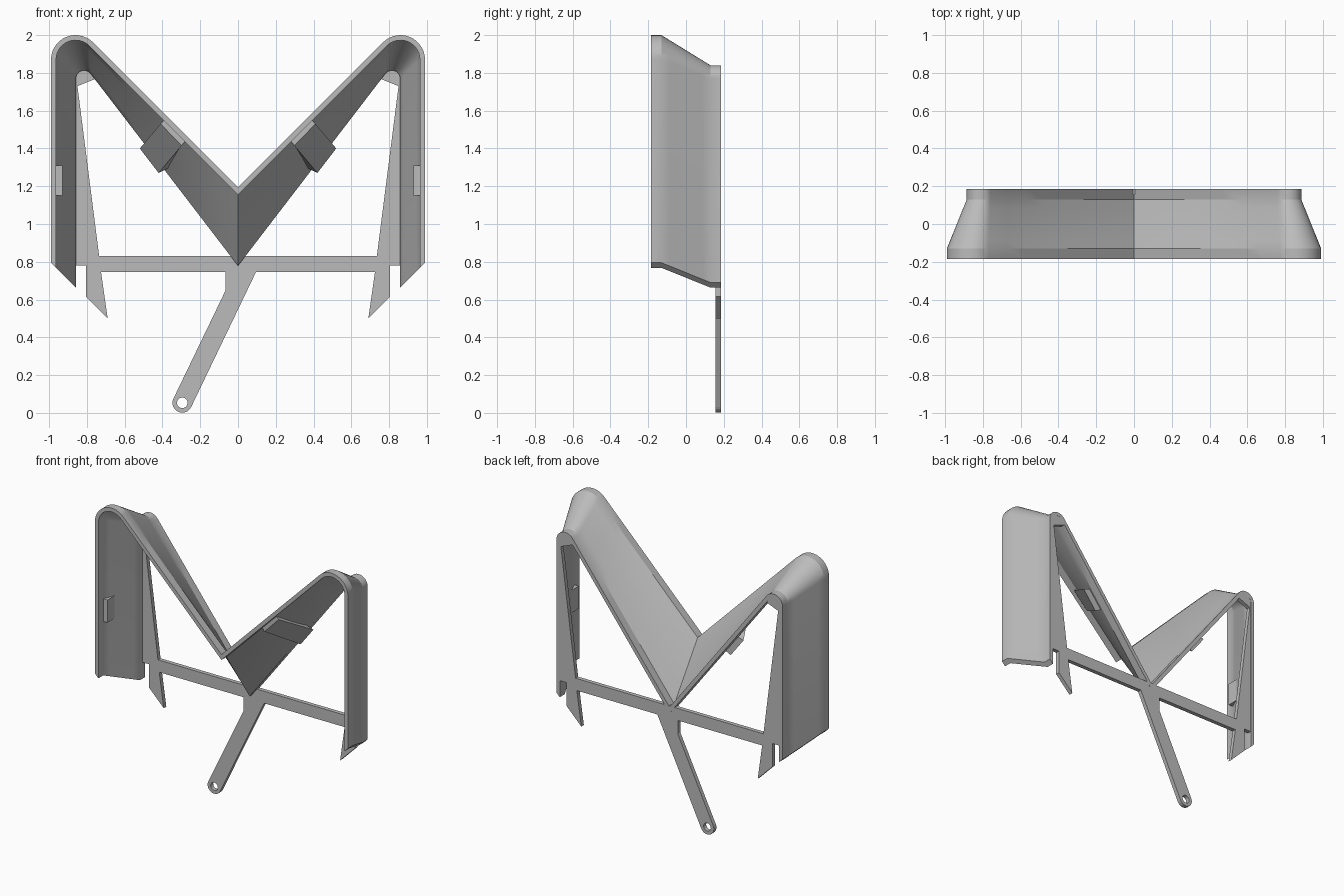
import bpy, bmesh
from math import sin, cos, radians, pi
from mathutils import Vector

old = bpy.data.objects.get("Cube")
if old:
    bpy.data.objects.remove(old, do_unlink=True)

grey = bpy.data.materials.new("light_grey")
grey.use_nodes = True
grey.diffuse_color = (0.5, 0.5, 0.5, 1)
grey.node_tree.nodes["Principled BSDF"].inputs["Base Color"].default_value = (0.5, 0.5, 0.5, 1)

WALL = 0.027
HALF = 0.185   # half of the depth
STEP = 0.13    # where the straight rims end
FRONT = dict(cx=0.86, cz=1.87, r=0.13, slope=45)
BACK = dict(cx=0.815, cz=1.77, r=0.07, slope=52.5)


def half_profile(cx, cz, r, slope, arc=14, run=8):
    """Side wall, rounded peak and inner slope of the +x half, bottom to valley."""
    a = radians(slope)
    x = cx + r
    pts = [Vector((x, x - 0.195))]
    for i in range(arc + 1):
        t = (pi / 2 + a) * i / arc
        pts.append(Vector((cx + r * cos(t), cz + r * sin(t))))
    valley = Vector((0, cz + (r - sin(a) * cx) / cos(a)))
    start = pts[-1]
    pts += [start.lerp(valley, i / run) for i in range(1, run + 1)]
    return pts


def inset(shape, d):
    return dict(shape, r=shape["r"] - d)


def full_profile(shape):
    half = half_profile(**shape)
    return half + [Vector((-p.x, p.y)) for p in reversed(half[:-1])]


def finish(name, bm):
    bmesh.ops.recalc_face_normals(bm, faces=bm.faces)
    mesh = bpy.data.meshes.new(name)
    bm.to_mesh(mesh)
    bm.free()
    mesh.materials.append(grey)
    obj = bpy.data.objects.new(name, mesh)
    bpy.context.collection.objects.link(obj)
    return obj


def hexahedron(name, front, back, y0, y1, side):
    """Solid between two four-cornered (x, z) sections, mirrored by side."""
    bm = bmesh.new()
    a = [bm.verts.new((side * x, y0, z)) for x, z in front]
    b = [bm.verts.new((side * x, y1, z)) for x, z in back]
    bm.faces.new(a)
    bm.faces.new(b)
    for i in range(4):
        j = (i + 1) % 4
        bm.faces.new((a[i], a[j], b[j], b[i]))
    return finish(name, bm)


# Folded shell: thin section lofted from the tall front to the lower back
def ring(shape):
    return full_profile(shape) + full_profile(inset(shape, WALL))[::-1]


front_ring, back_ring = ring(FRONT), ring(BACK)
stations = [(-HALF, 0)] + [(-STEP + 2 * STEP * i / 6, i / 6) for i in range(7)] + [(HALF, 1)]
bm = bmesh.new()
rows = []
for y, t in stations:
    pts = [f.lerp(b, t) for f, b in zip(front_ring, back_ring)]
    rows.append([bm.verts.new((p.x, y, p.y)) for p in pts])
n = len(front_ring)
for r0, r1 in zip(rows, rows[1:]):
    for i in range(n):
        j = (i + 1) % n
        bm.faces.new((r0[i], r0[j], r1[j], r1[i]))
for row in (rows[0], rows[-1]):
    for i in range(n // 2 - 1):
        bm.faces.new((row[i], row[i + 1], row[n - 2 - i], row[n - 1 - i]))
shell = finish("folded_shell", bm)
bpy.ops.object.select_all(action='DESELECT')
shell.select_set(True)
bpy.context.view_layer.objects.active = shell
bpy.ops.object.shade_smooth_by_angle(angle=radians(25))

# Flat back frame: struts, crossbar, pointed legs and slanted arm in one outline
peak = [p for p in half_profile(**inset(BACK, WALL / 2))[1:16]]
upper = [(0.735, 0.83), (0.85, 1.73), (0.745, 1.772)] + [tuple(p) for p in reversed(peak)]
lower = [(0.872, 0.78), (0.805, 0.78), (0.805, 0.615), (0.69, 0.5), (0.725, 0.745)]
side = upper + lower
eye, eye_r = Vector((-0.295, 0.053)), 0.052
tilt = radians(-25.7)
tip = [(eye.x + eye_r * cos(tilt - pi * i / 14), eye.y + eye_r * sin(tilt - pi * i / 14))
       for i in range(15)]
outline = side + [(0.095, 0.745)] + tip + [(-0.065, 0.65), (-0.065, 0.745)]
outline += [(-x, z) for x, z in reversed(side)]
hole = [(eye.x + 0.028 * cos(2 * pi * i / 24), eye.y + 0.028 * sin(2 * pi * i / 24))
        for i in range(24)]

curve = bpy.data.curves.new("frame_outline", 'CURVE')
curve.dimensions = '2D'
curve.fill_mode = 'BOTH'
curve.extrude = 0.0145
for pts in (outline, hole):
    spline = curve.splines.new('POLY')
    spline.points.add(len(pts) - 1)
    for point, (x, z) in zip(spline.points, pts):
        point.co = (x, z, 0, 1)
    spline.use_cyclic_u = True
helper = bpy.data.objects.new("frame_outline", curve)
bpy.context.collection.objects.link(helper)
bpy.context.view_layer.update()
mesh = bpy.data.meshes.new_from_object(helper.evaluated_get(bpy.context.evaluated_depsgraph_get()))
bpy.data.objects.remove(helper, do_unlink=True)
bm = bmesh.new()
bm.from_mesh(mesh)
bpy.data.meshes.remove(mesh)
bmesh.ops.remove_doubles(bm, verts=bm.verts, dist=0.0001)
for v in bm.verts:
    v.co = (v.co.x, 0.17 - v.co.z, v.co.y)
for f in bm.faces:
    f.smooth = False
    f.material_index = 0
finish("back_frame", bm)

# Pads under the slopes and small catches inside the side walls
for label, s in (("left", 1), ("right", -1)):
    hexahedron(label + "_slope_pad",
               [(0.385, 1.555), (0.275, 1.445), (0.298, 1.415), (0.41, 1.53)],
               [(0.46, 1.42), (0.36, 1.3), (0.42, 1.27), (0.52, 1.4)], -STEP, 0.1, s)
    catch = [(0.93, 1.15), (0.968, 1.15), (0.968, 1.31), (0.93, 1.31)]
    catch_back = [(0.93, 1.15), (0.94, 1.15), (0.94, 1.31), (0.93, 1.31)]
    hexahedron(label + "_wall_catch", catch, catch_back, -STEP, -0.05, s)
